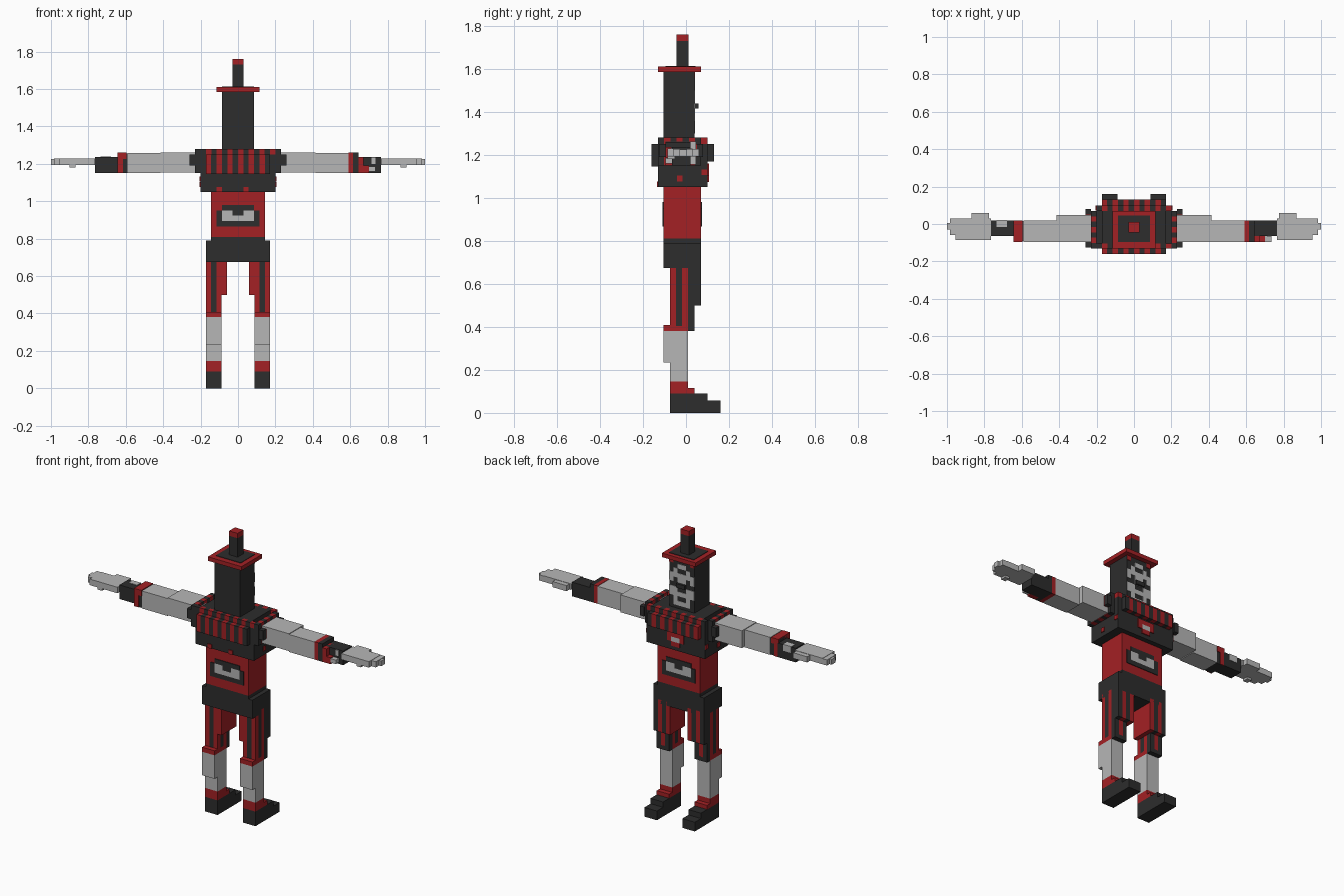
import bpy
import bmesh
from mathutils import Matrix, Vector

cube = bpy.data.objects.get("Cube")
if cube:
    bpy.data.objects.remove(cube, do_unlink=True)

U = 0.0285  # edge of one small block


def material(name, rgb):
    m = bpy.data.materials.new(name)
    m.use_nodes = True
    color = (*rgb, 1.0)
    m.diffuse_color = color
    bsdf = next(n for n in m.node_tree.nodes if n.type == "BSDF_PRINCIPLED")
    bsdf.inputs["Base Color"].default_value = color
    bsdf.inputs["Roughness"].default_value = 0.9
    return m


MATS = [material("charcoal", (0.026, 0.026, 0.026)),
        material("deep_red", (0.37, 0.015, 0.018)),
        material("pale_grey", (0.47, 0.47, 0.47))]
DARK, RED, PALE = range(3)


def part(name, boxes, side=1):
    """One object from boxes (color, x range, y range, z range); side -1 mirrors in x."""
    bm = bmesh.new()
    for color, *ranges in boxes:
        lo = Vector([min(r) for r in ranges])
        hi = Vector([max(r) for r in ranges])
        center, size = (lo + hi) / 2, hi - lo
        center.x *= side
        mat = Matrix.Translation(center) @ Matrix.Diagonal((*size, 1))
        made = bmesh.ops.create_cube(bm, size=1, matrix=mat)
        for face in {f for v in made["verts"] for f in v.link_faces}:
            face.material_index = color
    mesh = bpy.data.meshes.new(name)
    bm.to_mesh(mesh)
    bm.free()
    for m in MATS:
        mesh.materials.append(m)
    obj = bpy.data.objects.new(name, mesh)
    bpy.context.collection.objects.link(obj)
    return obj


def stripes(axis, count, x, y, z, colors=(RED, DARK)):
    """Split a box into alternating slices along one axis."""
    ranges = [x, y, z]
    a, b = ranges[axis]
    step = (b - a) / count
    out = []
    for i in range(count):
        r = list(ranges)
        r[axis] = (a + i * step, a + (i + 1) * step)
        out.append((colors[i % 2], *r))
    return out


def pixels(rows, x0, top, y, cell=U):
    """Thin coloured blocks laid out from text rows: R red, L pale, D dark."""
    key = {"R": RED, "L": PALE, "D": DARK}
    return [(key[c], (x0 + i * cell, x0 + (i + 1) * cell), y,
             (top - (j + 1) * cell, top - j * cell))
            for j, row in enumerate(rows) for i, c in enumerate(row) if c in key]


# Head with painted face
part("head", [(DARK, (-.086, .086), (-.105, .04), (1.28, 1.585))])
FACE = ["R....R",
        "..LL..",
        ".L..L.",
        "LLLLLL",
        "L.LL.L",
        "..LL..",
        "LL..LL",
        "LLLLLL",
        ".L..L.",
        ".LLLL."]
part("face_paint", pixels(FACE, -3 * U, 1.585, (.036, .043)))
part("nose", [(DARK, (-U, U), (.04, .057), (1.415, 1.44))])

# Hat
part("hat_brim", [(RED, (-.115, .115), (-.13, .07), (1.585, 1.61)),
                  (DARK, (-.085, .085), (-.095, .045), (1.6, 1.613))])
part("hat_stem", [(DARK, (-.029, .029), (-.045, .012), (1.6, 1.73)),
                  (RED, (-.029, .029), (-.045, .012), (1.73, 1.76))])

# Chest and striped collar
part("chest", [(DARK, (-.2, .2), (-.13, .1), (1.05, 1.25)),
               (DARK, (-.172, .172), (-.105, .07), (1.25, 1.28))])
collar = []
for y_top, y_drop, low in (((-.13, -.105), (-.16, -.13), 1.145),
                           ((.07, .1), (.1, .13), 1.17)):
    collar += stripes(0, 14, (-.2, .2), y_top, (1.25, 1.28), (DARK, RED))
    collar += stripes(0, 12, (-.172, .172), y_drop, (low, 1.25))
part("collar", collar)
part("chest_emblem", pixels(["RRRR", "RLLR", ".RR."], -2 * U, 1.16, (.098, .106)))
part("chest_spots",
     [(RED, (x - .014, x + .014), (-.136, -.128), (1.05, 1.075)) for x in (-.1, .043)]
     + [(RED, (s * .198, s * .205), (y - .013, y + .013), (z - .013, z + .013))
        for s in (-1, 1) for y, z in ((-.03, 1.09), (.085, 1.12))])

# Waist with a framed mark on both faces
part("waist", [(RED, (-.145, .145), (-.105, .07), (.81, 1.05))])
MARK = [".DDDDDD.",
        "DLLDDLLD",
        "DLLLLLLD",
        "DDDDDDDD"]
for label, y in (("back", (.068, .074)), ("front", (-.109, -.103))):
    part(label + "_waist_mark", pixels(MARK, -4 * U, .98, y))
part("hips", [(DARK, (-.145, .145), (-.105, .07), (.79, .81)),
              (DARK, (-.172, .172), (-.105, .07), (.675, .79))])

for side, tag in ((1, "left"), (-1, "right")):
    # Shoulder
    part(tag + "_shoulder",
         stripes(1, 7, (.2, .23), (-.13, .07), (1.15, 1.28), (DARK, RED))
         + stripes(1, 7, (.23, .26), (-.125, .08), (1.19, 1.25), (DARK, RED)), side)

    # Arm
    part(tag + "_arm", [(PALE, (.2, .415), (-.095, .047), (1.155, 1.262)),
                        (PALE, (.415, .59), (-.095, .02), (1.15, 1.258))], side)

    # Wrist bands
    wrist = [(DARK, (.64, .765), (-.065, .02), (1.15, 1.237))]
    if side > 0:
        wrist += [(c, x, (-.095, .02), (1.15, 1.26)) for c, x in
                  ((RED, (.59, .615)), (DARK, (.615, .643)))]
        wrist += [(RED, (.643, .672), (-.095, -.02), (1.15, 1.237)),
                  (RED, (.672, .7), (-.095, -.06), (1.15, 1.19)),
                  (PALE, (.7, .735), (-.095, -.065), (1.16, 1.185)),
                  (PALE, (.715, .735), (-.07, -.06), (1.2, 1.235))]
    else:
        wrist += [(DARK, (.59, .645), (-.09, .015), (1.15, 1.255)),
                  (RED, (.595, .645), (-.095, .02), (1.225, 1.26)),
                  (RED, (.615, .645), (-.095, .02), (1.15, 1.225)),
                  (PALE, (.68, .735), (-.015, .022), (1.2, 1.24))]
    part(tag + "_wrist", wrist, side)

    # Hand
    part(tag + "_hand", [(PALE, (.765, .955), (-.085, .03), (1.193, 1.23)),
                         (PALE, (.955, .985), (-.06, .03), (1.193, 1.228)),
                         (PALE, (.985, 1.0), (-.03, .005), (1.193, 1.225)),
                         (PALE, (.775, .87), (.03, .06), (1.193, 1.228)),
                         (PALE, (.87, .9), (-.085, -.05), (1.18, 1.195))], side)

    # Trouser leg: columns in a checker plan give vertical stripes
    w = .085 / 3
    leg = []
    for i in range(3):
        for j in range(3):
            x, y = .087 + i * w, -.075 + j * w
            leg.append(((RED, DARK)[(i + j) % 2], (x, x + w), (y, y + w), (.405, .7)))
    leg.append((RED, (.06, .087), (-.075, .04), (.5, .7)))
    leg += stripes(0, 3, (.087, .172), (.01, .04), (.405, .7), (DARK, RED))
    leg += stripes(0, 4, (.06, .172), (.04, .07), (.5, .7))
    part(tag + "_trouser", leg, side)
    part(tag + "_knee_band", [(RED, (.087, .172), (-.105, .01), (.38, .408)),
                              (DARK, (.087, .172), (.01, .04), (.38, .408))], side)

    # Sock, ankle and shoe
    part(tag + "_sock", [(PALE, (.087, .172), (-.105, .01), (.235, .38)),
                         (PALE, (.087, .172), (-.075, .01), (.145, .235))], side)
    part(tag + "_ankle", [(RED, (.087, .172), (-.075, .01), (.09, .145)),
                          (RED, (.087, .172), (.01, .04), (.09, .115))], side)
    part(tag + "_shoe", [(DARK, (.087, .172), (-.075, .1), (0, .09)),
                         (DARK, (.087, .172), (.1, .16), (0, .057))], side)
